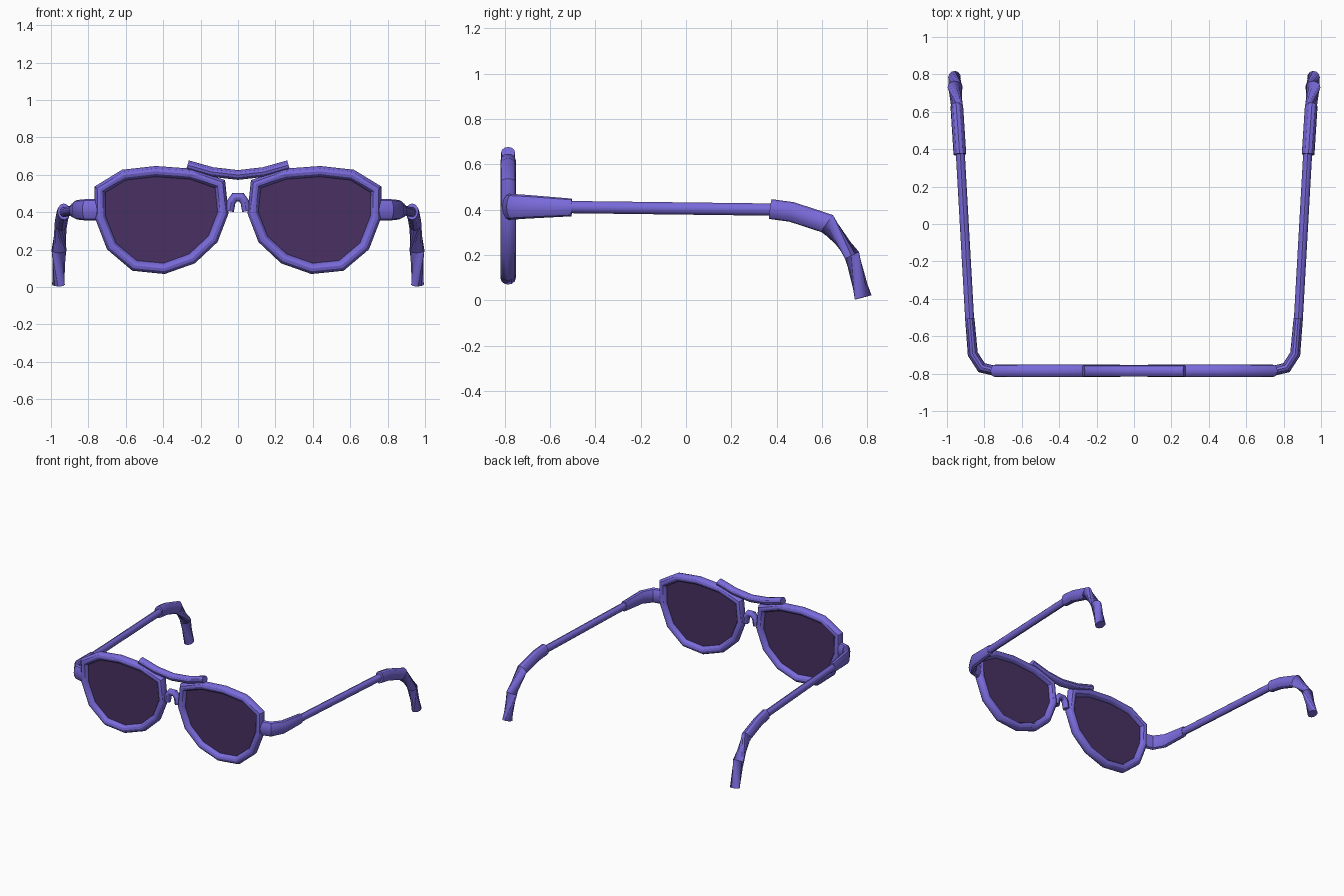
import bpy, bmesh, math
from mathutils import Vector

if "Cube" in bpy.data.objects:
    bpy.data.objects.remove(bpy.data.objects["Cube"])

SIDES = 12
Y = -0.785  # plane of the front


def material(name, col):
    m = bpy.data.materials.new(name)
    m.diffuse_color = col
    m.use_nodes = True
    m.node_tree.nodes["Principled BSDF"].inputs["Base Color"].default_value = m.diffuse_color
    return m


FRAME = material("purple_frame", (0.19, 0.145, 0.70, 1))
LENS = material("dark_lens", (0.065, 0.03, 0.12, 1))


def finish(name, bm, mat, mirror):
    bmesh.ops.recalc_face_normals(bm, faces=bm.faces)
    me = bpy.data.meshes.new(name)
    bm.to_mesh(me)
    bm.free()
    ob = bpy.data.objects.new(name, me)
    bpy.context.collection.objects.link(ob)
    me.materials.append(mat)
    if mirror:
        md = ob.modifiers.new("mirror", 'MIRROR')
        md.use_mirror_merge = False
    bpy.context.view_layer.objects.active = ob
    ob.select_set(True)
    bpy.ops.object.shade_smooth_by_angle(angle=math.radians(32))
    ob.select_set(False)
    return ob


def tube(name, pts, radii, ref, closed=False, mirror=False):
    """Sweep an oval (radius across, radius along ref) with mitred corners."""
    pts = [Vector(p) for p in pts]
    n = len(pts)
    if isinstance(radii, tuple):
        radii = [radii] * n
    bm = bmesh.new()
    rings = []
    for i, p in enumerate(pts):
        d1 = (p - pts[i - 1]).normalized() if closed or i > 0 else None
        d2 = (pts[(i + 1) % n] - p).normalized() if closed or i < n - 1 else None
        d1, d2 = d1 or d2, d2 or d1
        t = (d1 + d2).normalized()
        side = t.cross(Vector(ref)).normalized()
        up = side.cross(t)
        bend = (d2 - d1)
        stretch = 1 / t.dot(d1) - 1
        bend = bend.normalized() if bend.length > 1e-4 else Vector()
        ring = []
        for k in range(SIDES):
            a = 2 * math.pi * k / SIDES
            o = side * math.cos(a) * radii[i][0] + up * math.sin(a) * radii[i][1]
            o += bend * o.dot(bend) * stretch
            ring.append(bm.verts.new(p + o))
        rings.append(ring)
    for i in range(n if closed else n - 1):
        a, b = rings[i], rings[(i + 1) % n]
        for k in range(SIDES):
            j = (k + 1) % SIDES
            bm.faces.new((a[k], a[j], b[j], b[k]))
    if not closed:
        bm.faces.new(rings[0])
        bm.faces.new(rings[-1])
    return finish(name, bm, FRAME, mirror)


# Lens rims
outline = [(0.738, 0.521), (0.61, 0.599), (0.439, 0.618), (0.251, 0.604),
           (0.096, 0.55), (0.08, 0.398), (0.134, 0.257), (0.246, 0.152),
           (0.396, 0.099), (0.553, 0.115), (0.676, 0.219), (0.735, 0.372)]
tube("lens_rim", [(x, Y, z) for x, z in outline], (0.029, 0.034), (0, 1, 0),
     closed=True, mirror=True)

# Lenses
bm = bmesh.new()
face = bm.faces.new([bm.verts.new((x, Y - 0.004, z)) for x, z in outline])
ext = bmesh.ops.extrude_face_region(bm, geom=[face], use_keep_orig=True)
bmesh.ops.translate(bm, vec=(0, 0.008, 0),
                    verts=[v for v in ext["geom"] if isinstance(v, bmesh.types.BMVert)])
finish("lens", bm, LENS, True)

# Brow bar and nose bridge
brow = [(-0.27, 0.652), (-0.139, 0.615), (0, 0.599), (0.139, 0.615), (0.27, 0.652)]
tube("brow_bar", [(x, Y, z) for x, z in brow], (0.026, 0.031), (0, 1, 0))
arch = [(-0.045, 0.405), (-0.036, 0.455), (-0.018, 0.48),
        (0.018, 0.48), (0.036, 0.455), (0.045, 0.405)]
tube("nose_bridge", [(x, Y, z) for x, z in arch], (0.023, 0.025), (0, 1, 0))

# Hinge pieces curving back from the rims
tube("hinge_piece",
     [(0.745, -0.785, 0.413), (0.815, -0.768, 0.413), (0.862, -0.695, 0.413),
      (0.878, -0.505, 0.41)],
     [(0.027, 0.058), (0.027, 0.057), (0.027, 0.052), (0.025, 0.039)],
     (0, 0, 1), mirror=True)

# Temple arms
tube("temple_arm", [(0.877, -0.54, 0.412), (0.931, 0.42, 0.40)], (0.024, 0.027),
     (0, 0, 1), mirror=True)

# Hooked ear tips
tube("ear_tip",
     [(0.931, 0.372, 0.403), (0.937, 0.467, 0.39), (0.947, 0.623, 0.339),
      (0.957, 0.733, 0.198), (0.96, 0.782, 0.013)],
     [(0.034, 0.044), (0.034, 0.044), (0.034, 0.044), (0.034, 0.040), (0.034, 0.038)],
     (0, -0.5, 1), mirror=True)
